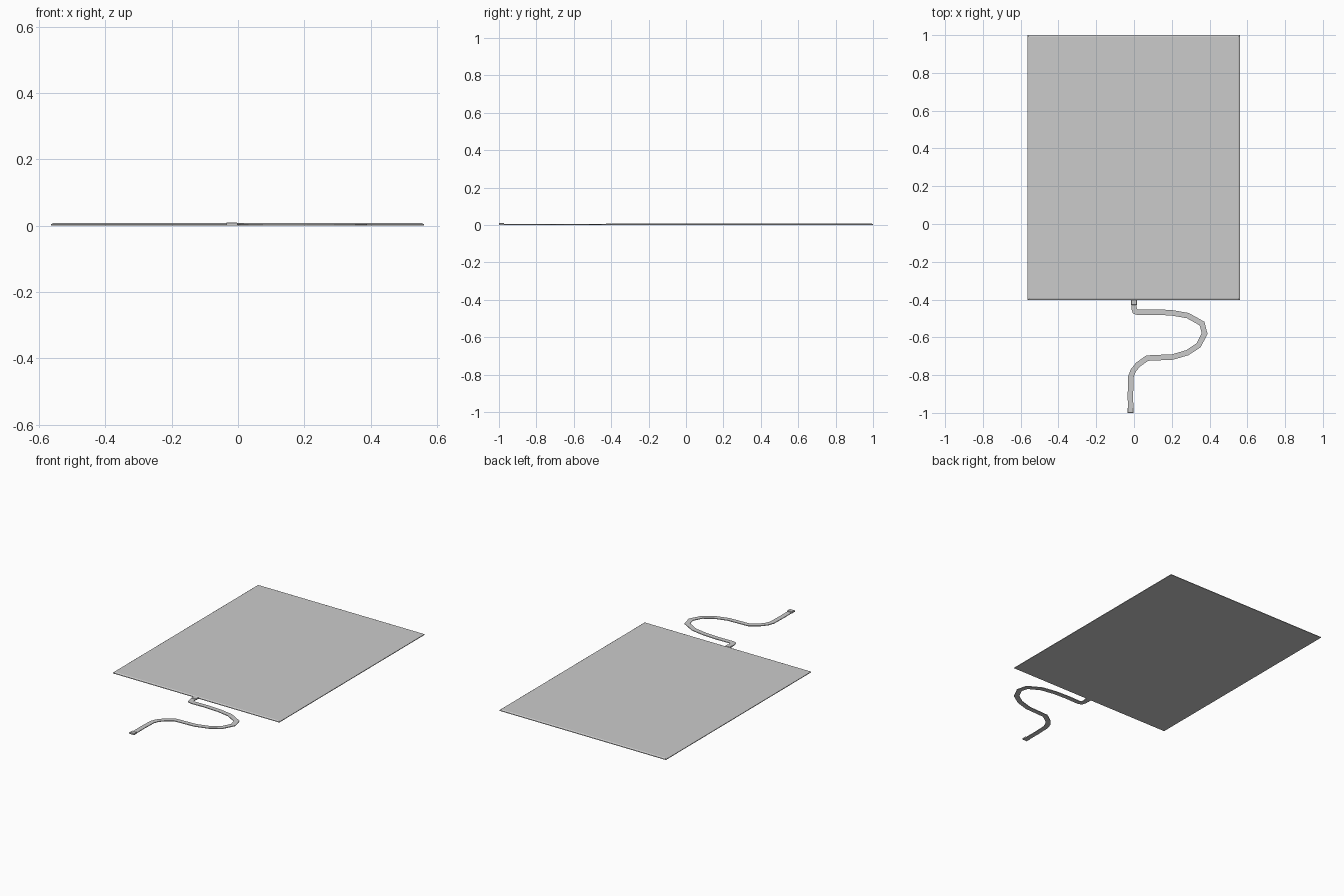
import bpy, bmesh
from mathutils import Vector

if "Cube" in bpy.data.objects:
    bpy.data.objects.remove(bpy.data.objects["Cube"])


def finish(name, bm):
    bmesh.ops.recalc_face_normals(bm, faces=bm.faces)
    me = bpy.data.meshes.new(name)
    bm.to_mesh(me)
    bm.free()
    ob = bpy.data.objects.new(name, me)
    bpy.context.collection.objects.link(ob)
    return ob


def loft(name, rings):
    """Skin a list of four-cornered rings and cap both ends."""
    bm = bmesh.new()
    rows = [[bm.verts.new(p) for p in ring] for ring in rings]
    for a, b in zip(rows, rows[1:]):
        for i in range(4):
            j = (i + 1) % 4
            bm.faces.new((a[i], a[j], b[j], b[i]))
    bm.faces.new(rows[0])
    bm.faces.new(rows[-1])
    return finish(name, bm)


def slab(name, x0, x1, y0, y1, levels):
    """Rectangular slab; each level is (z, inset)."""
    return loft(name, [[(x0 + d, y0 + d, z), (x1 - d, y0 + d, z),
                        (x1 - d, y1 - d, z), (x0 + d, y1 - d, z)]
                       for z, d in levels])


def ribbon(name, path, half, z0, z1):
    """Flat cable with mitred corners along an xy path."""
    pts = [Vector(p) for p in path]
    rings = []
    for i, p in enumerate(pts):
        a = (p - pts[i - 1]).normalized() if i else None
        b = (pts[i + 1] - p).normalized() if i < len(pts) - 1 else None
        a, b = a or b, b or a
        t = (a + b).normalized()
        n = Vector((-t.y, t.x)) * half / max(t.dot(a), 0.5)
        l, r = p + n, p - n
        rings.append([(l.x, l.y, z0), (r.x, r.y, z0),
                      (r.x, r.y, z1), (l.x, l.y, z1)])
    return loft(name, rings)


# Flat pad with chamfered upper rim
slab("pad", -0.564, 0.561, -0.403, 1.0,
     [(0.0, 0.0), (0.004, 0.0), (0.008, 0.008)])

# Winding flat cable
ribbon("cable",
       [(0, -0.40), (0, -0.445), (0.006, -0.463), (0.022, -0.468),
        (0.11, -0.466), (0.20, -0.470), (0.285, -0.485), (0.36, -0.527),
        (0.374, -0.58), (0.342, -0.642), (0.283, -0.681), (0.205, -0.704),
        (0.07, -0.71), (0.021, -0.745), (-0.005, -0.777), (-0.016, -0.808),
        (-0.019, -0.90), (-0.018, -0.985)],
       0.0145, 0.0005, 0.0045)

# Strain relief at the pad and plug at the free end
slab("strain_relief", -0.016, 0.016, -0.428, -0.40,
     [(0.0005, 0.0), (0.006, 0.0), (0.008, 0.002)])
slab("plug", -0.035, -0.002, -1.0, -0.973,
     [(0.0005, 0.0), (0.008, 0.0), (0.010, 0.002)])
